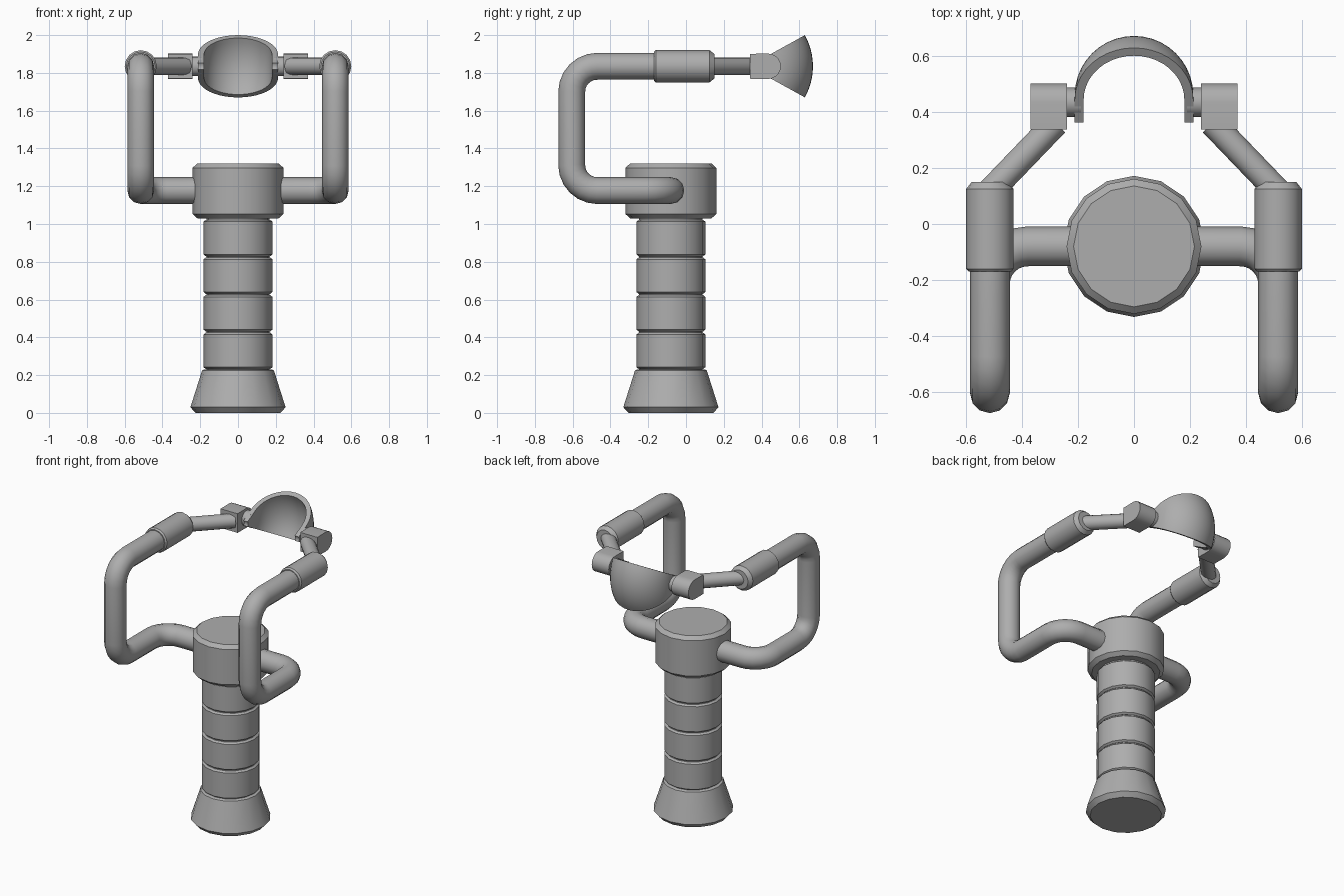
import bpy
import bmesh
from math import pi, sin, cos, radians
from mathutils import Vector

cube = bpy.data.objects.get("Cube")
if cube:
    bpy.data.objects.remove(cube, do_unlink=True)

grey = bpy.data.materials.new("mid grey")
grey.use_nodes = True
grey.diffuse_color = (0.42, 0.42, 0.42, 1)
grey.node_tree.nodes["Principled BSDF"].inputs["Base Color"].default_value = grey.diffuse_color

HUB_Y = -0.08      # handle axis
ARM_Z = 1.835      # height of the upper arms


def finish(obj):
    obj.data.materials.clear()
    obj.data.materials.append(grey)
    bpy.ops.object.select_all(action="DESELECT")
    obj.select_set(True)
    bpy.context.view_layer.objects.active = obj
    bpy.ops.object.shade_smooth_by_angle(angle=radians(32))


def loft(name, rings):
    """Skin closed rings of equal length and cap both ends."""
    bm = bmesh.new()
    loops = [[bm.verts.new(p) for p in ring] for ring in rings]
    n = len(loops[0])
    for a, b in zip(loops, loops[1:]):
        for i in range(n):
            j = (i + 1) % n
            bm.faces.new((a[i], a[j], b[j], b[i]))
    bm.faces.new(loops[0])
    bm.faces.new(loops[-1])
    bmesh.ops.recalc_face_normals(bm, faces=bm.faces)
    mesh = bpy.data.meshes.new(name)
    bm.to_mesh(mesh)
    bm.free()
    obj = bpy.data.objects.new(name, mesh)
    bpy.context.collection.objects.link(obj)
    finish(obj)
    return obj


def lathe(name, profile, origin, axis=(0, 0, 1), sides=16):
    """Turn (radius, distance) pairs about an axis."""
    turn = Vector(axis).to_track_quat("Z", "Y")
    angles = [2 * pi * i / sides for i in range(sides)]
    loft(name, [[Vector(origin) + turn @ Vector((r * cos(a), r * sin(a), d))
                 for a in angles] for r, d in profile])


def rod(name, start, end, radius):
    start, end = Vector(start), Vector(end)
    lathe(name, [(radius, 0), (radius, (end - start).length)], start, end - start)


def fillet(points, radius, steps=6):
    """Round the right-angled corners of a path."""
    pts = [Vector(p) for p in points]
    path = [pts[0]]
    for a, b, c in zip(pts, pts[1:], pts[2:]):
        u, v = (a - b).normalized(), (c - b).normalized()
        centre = b + (u + v) * radius
        for i in range(steps + 1):
            t = pi / 2 * i / steps
            path.append(centre - v * radius * cos(t) - u * radius * sin(t))
    return path + [pts[-1]]


def tube(name, path, radius):
    curve = bpy.data.curves.new(name, "CURVE")
    curve.dimensions = "3D"
    curve.bevel_depth = radius
    curve.bevel_resolution = 4
    curve.use_fill_caps = True
    spline = curve.splines.new("POLY")
    spline.points.add(len(path) - 1)
    for point, p in zip(spline.points, path):
        point.co = (*p, 1)
    obj = bpy.data.objects.new(name, curve)
    bpy.context.collection.objects.link(obj)
    bpy.ops.object.select_all(action="DESELECT")
    obj.select_set(True)
    bpy.context.view_layer.objects.active = obj
    bpy.ops.object.convert(target="MESH")
    finish(bpy.context.view_layer.objects.active)


# Handle: flared foot, ringed grip and hub
base = (0, HUB_Y, 0)
lathe("handle_foot", [(0.225, 0), (0.252, 0.03), (0.19, 0.225), (0.18, 0.23)], base)
lathe("grip_core", [(0.168, 0.2), (0.168, 1.06)], base)
for i in range(4):
    z = 0.232 + 0.199 * i
    lathe(f"grip_ring_{i + 1}",
          [(0.17, z), (0.183, z + 0.01), (0.183, z + 0.183), (0.17, z + 0.193)], base)
lathe("hub", [(0.215, 1.03), (0.241, 1.053), (0.241, 1.297), (0.216, 1.32)], base)

# Arms on both sides
for side, s in (("left", 1), ("right", -1)):
    corners = [(0, HUB_Y, 1.177), (s * 0.515, HUB_Y, 1.177), (s * 0.515, -0.605, 1.177),
               (s * 0.515, -0.605, ARM_Z), (s * 0.515, 0, ARM_Z)]
    tube(f"{side}_arm", fillet(corners, 0.135), 0.071)
    lathe(f"{side}_sleeve",
          [(0.076, -0.17), (0.085, -0.16), (0.085, 0.125), (0.065, 0.15)],
          (s * 0.515, 0, ARM_Z), (0, 1, 0))
    rod(f"{side}_link", (s * 0.53, 0.1, ARM_Z), (s * 0.28, 0.36, ARM_Z), 0.047)

    # Knuckle: flat towards the link, rounded at the far side
    outline = [(0.338, -0.066), (0.338, 0.066)]
    outline += [(0.435 + 0.067 * sin(pi * i / 10), 0.067 * cos(pi * i / 10))
                for i in range(11)]
    loft(f"{side}_knuckle",
         [[(s * x, y, ARM_Z + z) for y, z in outline] for x in (0.24, 0.37)])
    rod(f"{side}_pivot_pin", (s * 0.19, 0.435, ARM_Z), (s * 0.25, 0.435, ARM_Z), 0.052)

# Pouch: a U-shaped strip swept about a cross axis into a fan
STEPS = 20


def u_edge(half_width):
    arc = [(half_width * cos(pi * i / STEPS), 0.128 + half_width * sin(pi * i / STEPS))
           for i in range(STEPS + 1)]
    return [(half_width, 0.035)] + arc + [(-half_width, 0.035)]


section = u_edge(0.212) + u_edge(0.18)[::-1]
sweep = [radians(29) * (i / 6 - 1) for i in range(13)]
loft("pouch", [[(x, 0.332 + r * cos(a), ARM_Z + r * sin(a)) for x, r in section]
               for a in sweep])
